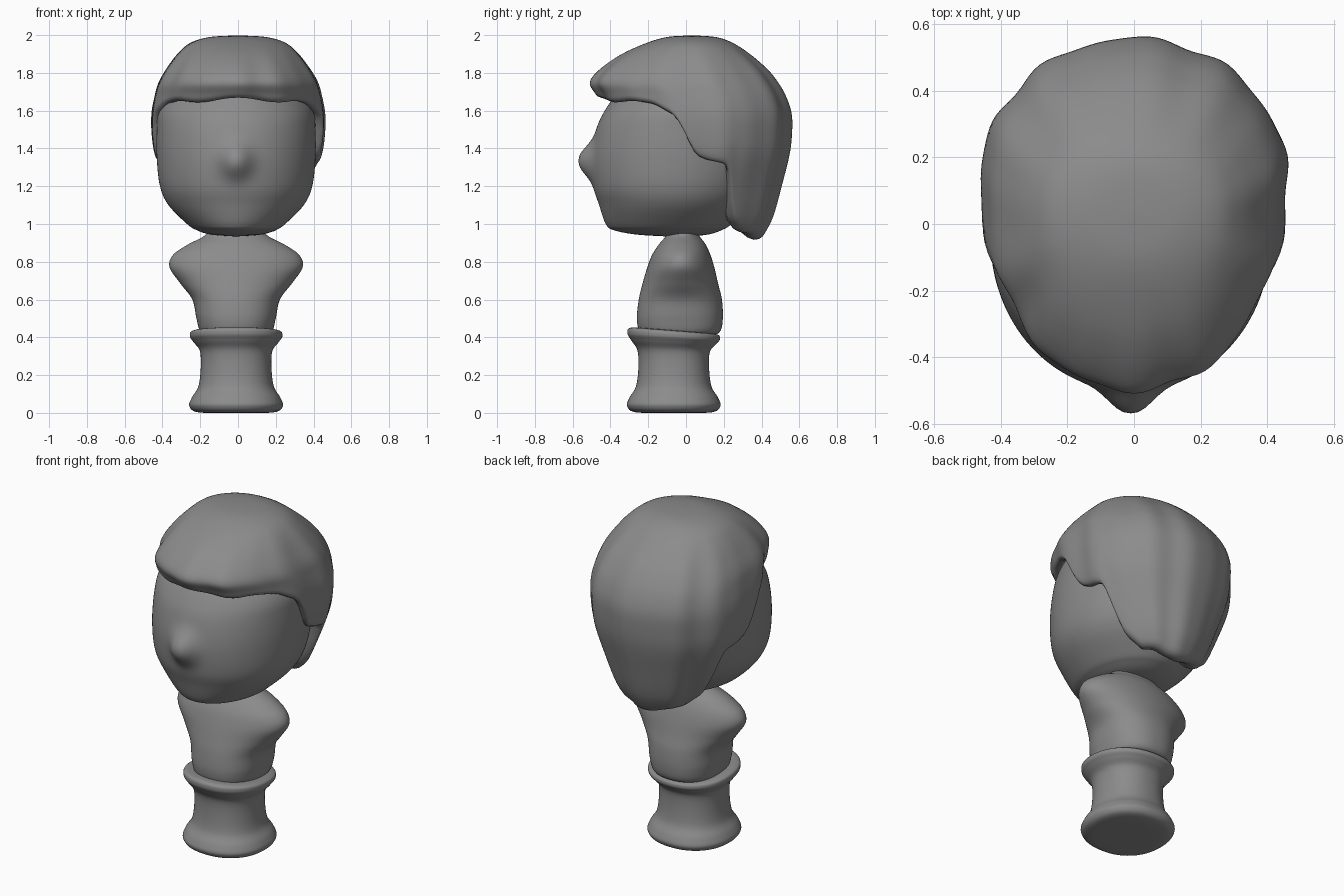
import bpy
from math import sin, cos, pi, exp, degrees

COLS = 128
CX = -0.01
stone = bpy.data.materials.new("dark_grey")
stone.diffuse_color = (0.26, 0.26, 0.26, 1)


def spline(keys, u):
    """Catmull-Rom through section tuples, u counted in sections."""
    n = len(keys) - 1
    i = min(int(u), n - 1)
    t = u - i
    b, c = keys[i], keys[i + 1]
    a = keys[max(i - 1, 0)]
    d = keys[min(i + 2, n)]
    return [0.5 * (2 * q + (r - p) * t + (2 * p - 5 * q + 4 * r - s) * t * t
            + (3 * q - p - 3 * r + s) * t ** 3) for p, q, r, s in zip(a, b, c, d)]


def ring_point(sec, phi, k=1.0):
    """Point on a superellipse section; phi = 0 faces the front."""
    z, rx, yf, yb, n, yc = sec
    s, c = sin(phi), cos(phi)
    px = abs(s) ** (2 / n) * (1 if s > 0 else -1)
    py = abs(c) ** (2 / n)
    y = yc + (yf - yc if c > 0 else yb - yc) * py * k
    return [CX + rx * k * px, y, z]


def build(name, rings):
    verts = [p for r in rings for p in r]
    faces = []
    for r in range(len(rings) - 1):
        for c in range(COLS):
            a, b = r * COLS + c, r * COLS + (c + 1) % COLS
            faces.append((a, b, b + COLS, a + COLS))
    faces.append(tuple(reversed(range(COLS))))
    faces.append(tuple(range(len(verts) - COLS, len(verts))))
    me = bpy.data.meshes.new(name)
    me.from_pydata(verts, [], faces)
    me.polygons.foreach_set("use_smooth", [True] * len(me.polygons))
    me.materials.append(stone)
    ob = bpy.data.objects.new(name, me)
    bpy.context.collection.objects.link(ob)
    return ob


def loft(name, secs, steps=8, shape=None):
    keys = [s + ((s[2] + s[3]) / 2,) for s in secs]
    rings = []
    for j in range((len(keys) - 1) * steps + 1):
        sec = spline(keys, j / steps)
        ring = [ring_point(sec, 2 * pi * c / COLS) for c in range(COLS)]
        rings.append([shape(p) if shape else p for p in ring])
    return build(name, rings)


# Pedestal: spool with flared foot and rim, rim slightly tilted to the back
def tilt(p):
    if p[2] > 0.3:
        p[2] -= 0.07 * (p[1] + 0.2) * (p[2] - 0.3) / 0.13
    return p


profile = [(0.0, 0.02), (0.003, 0.20), (0.035, 0.247), (0.08, 0.235), (0.14, 0.2),
           (0.24, 0.187), (0.33, 0.192), (0.38, 0.225), (0.415, 0.245),
           (0.445, 0.225), (0.447, 0.10)]
loft("pedestal", [(z, r, -0.065 - r, -0.065 + r, 2.2) for z, r in profile], 6, tilt)

# Torso with short shoulder stubs
loft("torso", [
    (0.405, 0.15, -0.20, 0.13, 2.3), (0.43, 0.19, -0.245, 0.18, 2.3),
    (0.50, 0.21, -0.26, 0.195, 2.3), (0.60, 0.232, -0.25, 0.19, 2.2),
    (0.685, 0.295, -0.23, 0.17, 2.0), (0.77, 0.352, -0.205, 0.15, 1.95),
    (0.835, 0.335, -0.18, 0.13, 1.95), (0.89, 0.258, -0.145, 0.105, 2.0),
    (0.94, 0.165, -0.105, 0.07, 2.0), (1.0, 0.13, -0.08, 0.05, 2.0)])


# Head with a small rounded nose pulled out of the face
def nose(p):
    if p[1] < -0.2:
        d = ((p[0] - CX) / 0.08) ** 2 + ((p[2] - 1.335) / 0.09) ** 2
        p[1] -= 0.068 * exp(-d ** 1.2)
    return p


loft("head", [
    (0.935, 0.03, -0.12, 0.03, 2), (0.945, 0.14, -0.27, 0.12, 2),
    (0.968, 0.21, -0.385, 0.19, 1.95), (1.0, 0.26, -0.425, 0.24, 1.95),
    (1.1, 0.358, -0.46, 0.33, 2), (1.2, 0.403, -0.49, 0.38, 2.05),
    (1.35, 0.42, -0.50, 0.42, 2.05), (1.5, 0.42, -0.475, 0.42, 2.05),
    (1.6, 0.41, -0.43, 0.41, 2.05), (1.7, 0.36, -0.36, 0.38, 2),
    (1.8, 0.28, -0.28, 0.30, 2)], 12, nose)

# Hair: outer shell swept from the crown down to a hem that varies by angle
shell = [
    (1.99, 0.01, 0.02, 0.04, 2.0, 0.03), (1.982, 0.15, -0.10, 0.16, 2.0, 0.03),
    (1.95, 0.255, -0.21, 0.25, 2.1, 0.03), (1.89, 0.325, -0.34, 0.34, 2.1, 0.03),
    (1.81, 0.385, -0.45, 0.43, 2.1, 0.04), (1.74, 0.425, -0.50, 0.485, 2.1, 0.06),
    (1.67, 0.445, -0.465, 0.525, 2.1, 0.09), (1.58, 0.462, -0.43, 0.555, 2.05, 0.11),
    (1.48, 0.462, -0.43, 0.558, 2.0, 0.12), (1.36, 0.445, -0.42, 0.545, 2.0, 0.12),
    (1.2, 0.39, -0.35, 0.505, 2.0, 0.1), (1.05, 0.325, -0.3, 0.465, 2.0, 0.1),
    (0.97, 0.275, -0.2, 0.43, 2.0, 0.1), (0.90, 0.22, -0.1, 0.385, 2.0, 0.1)]
hem_keys = [(0, 1.672), (40, 1.66), (60, 1.645), (70, 1.60), (84, 1.365), (92, 1.345),
            (104, 1.33), (117, 1.04), (132, 0.985), (180, 0.945)]


def hem(deg):
    for (a, p), (b, q) in zip(hem_keys, hem_keys[1:]):
        if deg <= b:
            return p + (q - p) * (0.5 - 0.5 * cos(pi * (deg - a) / (b - a)))
    return hem_keys[-1][1]


def hem_u(z):
    lo, hi = 1.0, len(shell) - 1.0
    for _ in range(30):
        mid = (lo + hi) / 2
        if spline(shell, mid)[0] > z:
            lo = mid
        else:
            hi = mid
    return lo


# Rolled edge as (inward scale, height change): thin at the fringe, thick at the nape
ROWS = 60
LIP = [(0.985, -0.012), (0.955, -0.022), (0.91, -0.022), (0.86, -0.005),
       (0.81, 0.03), (0.74, 0.07), (0.6, 0.14)]
NAPE = [(0.97, -0.02), (0.91, -0.036), (0.82, -0.042), (0.72, -0.03),
        (0.60, 0.0), (0.48, 0.04), (0.38, 0.12)]
columns = []
for c in range(COLS):
    phi = 2 * pi * c / COLS
    deg = degrees(min(phi, 2 * pi - phi))
    z_hem = hem(deg) + (0.008 * cos(7 * phi) if deg < 60 else 0)
    u_hem = hem_u(z_hem)
    # soft locks: shallow grooves fading out toward the crown
    lock = 0.014 * cos(10 * phi + 0.4) + 0.008 * sin(15 * phi + 1)
    col = []
    for j in range(ROWS + 1):
        t = j / ROWS
        f = min(1, max(0, (t * u_hem - 1.5) / 3))
        col.append(ring_point(spline(shell, t * u_hem), phi, 1 + lock * f * f * (3 - 2 * f)))
    end = spline(shell, u_hem)
    w = min(1, max(0, (deg - 106) / 14))
    for (k0, d0), (k1, d1) in zip(LIP, NAPE):
        p = ring_point(end, phi, (k0 + (k1 - k0) * w) * (1 + lock))
        p[2] += d0 + (d1 - d0) * w
        col.append(p)
    columns.append([(p[0] - CX, p[1], p[2] + 0.008) for p in col])
rings = [[col[j] for col in columns] for j in range(len(columns[0]))]
hair = build("hair", rings[::-1])
relax = hair.modifiers.new("relax", 'SMOOTH')
relax.factor = 0.5
relax.iterations = 5
